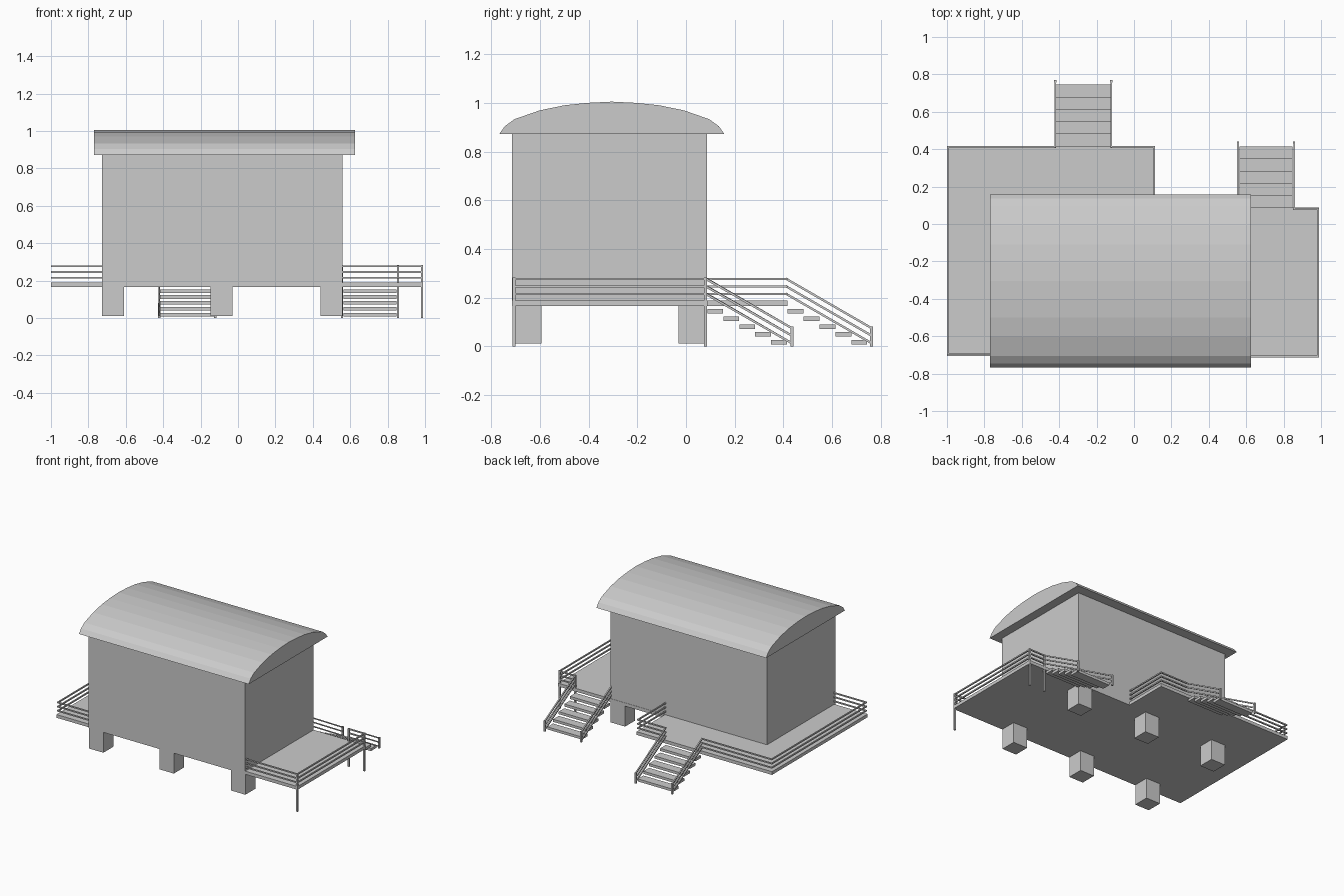
import bpy, bmesh
from mathutils import Vector, Matrix

if "Cube" in bpy.data.objects:
    bpy.data.objects.remove(bpy.data.objects["Cube"])


def finish(name, bm):
    bmesh.ops.recalc_face_normals(bm, faces=bm.faces)
    me = bpy.data.meshes.new(name)
    bm.to_mesh(me)
    bm.free()
    ob = bpy.data.objects.new(name, me)
    bpy.context.collection.objects.link(ob)
    return ob


def box(name, x0, x1, y0, y1, z0, z1):
    bm = bmesh.new()
    m = Matrix.Translation(((x0 + x1) / 2, (y0 + y1) / 2, (z0 + z1) / 2))
    m = m @ Matrix.Diagonal((x1 - x0, y1 - y0, z1 - z0, 1))
    bmesh.ops.create_cube(bm, size=1, matrix=m)
    return finish(name, bm)


def prism(name, pts, offset):
    """Extrude a flat outline along an offset."""
    bm = bmesh.new()
    f = bm.faces.new([bm.verts.new(p) for p in pts])
    ext = bmesh.ops.extrude_face_region(bm, geom=[f], use_keep_orig=True)
    vs = [v for v in ext["geom"] if isinstance(v, bmesh.types.BMVert)]
    bmesh.ops.translate(bm, verts=vs, vec=offset)
    return finish(name, bm)


def add_bar(bm, a, b, t=0.009):
    """Square bar between two points."""
    a, b = Vector(a), Vector(b)
    d = b - a
    m = Matrix.Translation((a + b) / 2) @ d.to_track_quat('Z', 'Y').to_matrix().to_4x4()
    bmesh.ops.create_cube(bm, size=1, matrix=m @ Matrix.Diagonal((t, t, d.length + t, 1)))


def railing(name, path, posts=()):
    """Three rails following a path (heights of top rail), plus ground posts."""
    bm = bmesh.new()
    for drop in (0, 0.031, 0.062):
        pts = [Vector(p) - Vector((0, 0, drop)) for p in path]
        for a, b in zip(pts, pts[1:]):
            add_bar(bm, a, b)
    for x, y, z in posts:
        add_bar(bm, (x, y, 0.006), (x, y, z), 0.012)
    finish(name, bm)


# House body
box("house_body", -0.727, 0.56, -0.715, 0.086, 0.165, 0.875)

# Curved roof, faceted, extruded along x
half = [(0.463, 0.873), (0.44, 0.905), (0.4, 0.934), (0.297, 0.97),
        (0.195, 0.991), (0.1, 1.001)]
arc = [(-y, z) for y, z in half] + [(0, 1.006)] + half[::-1]
prism("roof", [(-0.77, y - 0.305, z) for y, z in arc], (1.396, 0, 0))

# Deck around the house
deck = [(-1, -0.705), (-0.727, -0.705), (-0.727, -0.715), (0.99, -0.715), (0.99, 0.088),
        (0.113, 0.088), (0.113, 0.418), (-1, 0.418)]
prism("deck", [(x, y, 0.165) for x, y in deck], (0, 0, 0.024))

# Foundation piers
for x in (-0.727, -0.147, 0.441):
    for y in (-0.712, -0.031):
        box("pier", x, x + 0.118, y, y + 0.117, 0.012, 0.166)

# Stairs
for name, x0, x1, y0 in (("left_stair", -0.416, -0.126, 0.418), ("right_stair", 0.565, 0.848, 0.088)):
    for i in range(5):
        y = y0 + i * 0.0655
        z = 0.154 - i * 0.0318
        box(name + "_step", x0, x1, y, y + 0.065, z - 0.019, z)

# Railings
T, E = 0.277, 0.075
railing("left_deck_railing",
        [(-0.727, -0.697, T), (-0.994, -0.697, T), (-0.994, 0.413, T),
         (-0.421, 0.413, T), (-0.421, 0.763, E)], [(-0.421, 0.763, E)])
railing("back_deck_railing",
        [(0.107, 0.086, T), (0.107, 0.413, T), (-0.121, 0.413, T), (-0.121, 0.763, E)],
        [(-0.121, 0.763, E)])
railing("right_deck_railing",
        [(0.56, -0.708, T), (0.984, -0.708, T), (0.984, 0.082, T),
         (0.856, 0.082, T), (0.856, 0.435, E)],
        [(0.984, -0.708, T), (0.984, 0.08, T), (0.856, 0.08, T), (0.856, 0.435, E)])
railing("right_stair_inner_railing",
        [(0.556, 0.086, T), (0.556, 0.435, E)], [(0.556, 0.435, E)])
